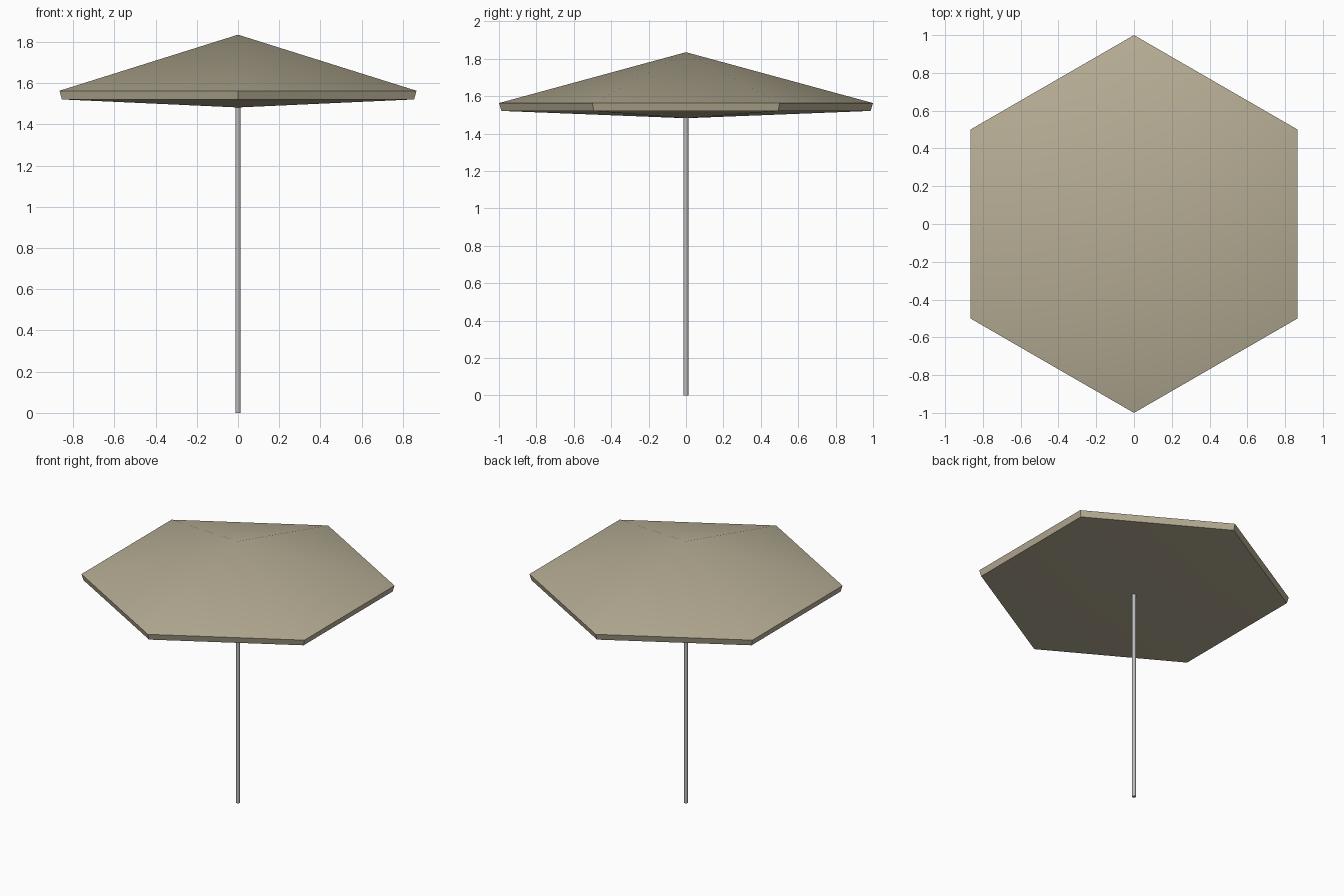
import bpy
import bmesh
from math import cos, sin, tau, radians

cube = bpy.data.objects.get("Cube")
if cube:
    bpy.data.objects.remove(cube, do_unlink=True)


def material(name, color):
    mat = bpy.data.materials.new(name)
    mat.use_nodes = True
    mat.diffuse_color = color
    bsdf = mat.node_tree.nodes["Principled BSDF"]
    bsdf.inputs["Base Color"].default_value = color
    bsdf.inputs["Roughness"].default_value = 0.8
    return mat


def lathe(name, profile, sides, start, mat):
    """Turn (radius, height) points round z; zero radius makes a single tip."""
    bm = bmesh.new()
    rings = []
    for r, z in profile:
        count = sides if r else 1
        angles = [start + tau * i / sides for i in range(count)]
        rings.append([bm.verts.new((r * cos(a), r * sin(a), z)) for a in angles])
    for low, high in zip(rings, rings[1:]):
        for i in range(sides):
            j = (i + 1) % sides
            corners = [low[i % len(low)], low[j % len(low)],
                       high[j % len(high)], high[i % len(high)]]
            bm.faces.new(list(dict.fromkeys(corners)))
    bmesh.ops.recalc_face_normals(bm, faces=bm.faces)
    mesh = bpy.data.meshes.new(name)
    bm.to_mesh(mesh)
    bm.free()
    mesh.materials.append(mat)
    obj = bpy.data.objects.new(name, mesh)
    bpy.context.collection.objects.link(obj)
    bpy.ops.object.select_all(action="DESELECT")
    obj.select_set(True)
    bpy.context.view_layer.objects.active = obj
    bpy.ops.object.shade_smooth_by_angle(angle=radians(35))
    return obj


fabric = material("tan fabric", (0.47, 0.42, 0.30, 1))
metal = material("grey metal", (0.5, 0.5, 0.5, 1))

# Six-sided canopy: shallow underside, thin sloping rim, pointed top
lathe("canopy", [(0, 1.482), (0.987, 1.521), (1.0, 1.563), (0, 1.835)],
      6, tau / 4, fabric)

# Slender straight pole
lathe("pole", [(0, 0), (0.013, 0), (0.013, 1.5), (0, 1.5)], 12, 0, metal)
